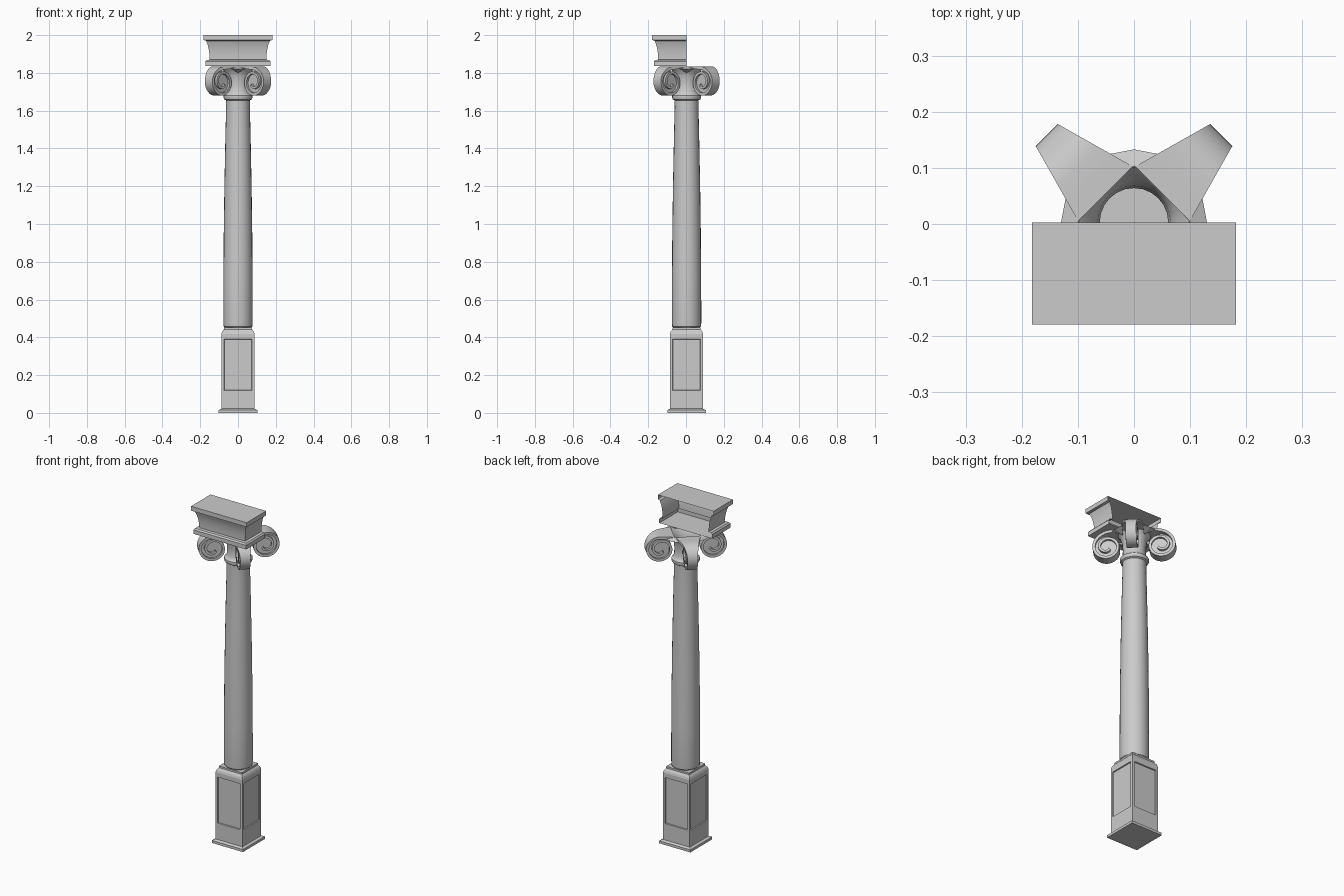
import bpy, bmesh
from math import sin, cos, pi, sqrt
from mathutils import Matrix, Vector

if "Cube" in bpy.data.objects:
    bpy.data.objects.remove(bpy.data.objects["Cube"])

Y0 = 0.003  # column axis


def make(name, bm, smooth=None):
    bmesh.ops.recalc_face_normals(bm, faces=bm.faces)
    me = bpy.data.meshes.new(name)
    bm.to_mesh(me)
    bm.free()
    ob = bpy.data.objects.new(name, me)
    ob.location.y = Y0
    bpy.context.collection.objects.link(ob)
    if smooth:
        bpy.ops.object.select_all(action='DESELECT')
        ob.select_set(True)
        bpy.context.view_layer.objects.active = ob
        bpy.ops.object.shade_smooth_by_angle(angle=smooth)
    return ob


def loft(bm, rings, closed=True):
    """Bridge successive point rings with quads."""
    vs = [[bm.verts.new(p) for p in r] for r in rings]
    n = len(vs[0])
    for a, b in zip(vs, vs[1:]):
        for i in range(n if closed else n - 1):
            j = (i + 1) % n
            bm.faces.new((a[i], a[j], b[j], b[i]))
    return vs


SQUARE = [(-1, -1), (1, -1), (1, 1), (-1, 1)]
HALF = [(-1, 0), (-1, -1), (1, -1), (1, 0)]
ROUND = [(cos(2 * pi * i / 24), sin(2 * pi * i / 24)) for i in range(24)]


def sweep(name, path, profile, closed=True, bottom=False, top=False, smooth=None):
    bm = bmesh.new()
    vs = loft(bm, [[(x * r, y * r, z) for x, y in path] for r, z in profile], closed)
    if bottom:
        bm.faces.new(vs[0])
    if top:
        bm.faces.new(vs[-1])
    return make(name, bm, smooth)


# Square pedestal with a sunken panel on each side
ped = sweep("pedestal", SQUARE,
            [(.102, 0), (.102, .015), (.088, .022), (.088, .105), (.088, .405),
             (.088, .418), (.084, .43), (.075, .442), (.075, .452)],
            bottom=True, top=True)
bm = bmesh.new()
bm.from_mesh(ped.data)
panels = [f for f in bm.faces
          if abs(f.normal.z) < .1 and abs(f.calc_center_median().z - .255) < .01]
bmesh.ops.inset_individual(bm, faces=panels, thickness=.02)
bmesh.ops.inset_individual(bm, faces=panels, thickness=.003, depth=-.006)
bm.to_mesh(ped.data)
bm.free()

# Swelling round shaft
sweep("shaft", ROUND,
      [(.070, .452), (.076, .458), (.078, .475), (.0775, .7), (.0755, .95),
       (.072, 1.2), (.067, 1.45), (.063, 1.62), (.064, 1.655)], smooth=.6)

# Neck ring and open flaring bell
sweep("neck_ring_and_bell", ROUND,
      [(.064, 1.655), (.073, 1.66), (.077, 1.67), (.076, 1.68), (.068, 1.688),
       (.062, 1.70), (.061, 1.74), (.065, 1.78), (.076, 1.81), (.10, 1.835)], smooth=.6)


# Corner scrolls: a ribbon running out from the bell and curling inward
CD, CZ, R0 = .142, 1.751, .084
END, STEPS = 3.25 * pi, 52


def radius(a):
    return R0 * sqrt(1 - a / (3.6 * pi))


def half_width(a, d):
    if a < pi / 2:
        return .0686 - .278 * (d - .073)
    return .028 + .006 * (a - pi / 2) / END


def volute(name, ang):
    rings = []
    for d in (.072, .11):
        w = half_width(0, d)
        rings.append([(d, -w, CZ + R0), (d, w, CZ + R0),
                      (d, w, CZ + R0 - .015), (d, -w, CZ + R0 - .015)])
    for i in range(STEPS + 1):
        a = END * i / STEPS
        r = radius(a)
        t = .016 - .003 * a / END
        w = half_width(a, CD + r * sin(a))
        rings.append([(CD + q * sin(a), s * w, CZ + q * cos(a))
                      for q, s in ((r, -1), (r, 1), (r - t, 1), (r - t, -1))])
    bm = bmesh.new()
    vs = loft(bm, rings)
    bm.faces.new(vs[0])
    bm.faces.new(vs[-1])
    # Recessed web behind the curl
    web = []
    for s in (-.017, .017):
        web.append([(CD + (radius(a) - .008) * sin(a), s, CZ + (radius(a) - .008) * cos(a))
                    for a in (2 * pi * k / 24 for k in range(24))])
    ends = loft(bm, web)
    bm.faces.new(ends[0])
    bm.faces.new(ends[1])
    bm.transform(Matrix.Rotation(ang, 4, 'Z'))
    make(name, bm, .6)


# Small pointed lobes between the scrolls
def lobe(name, ang):
    bm = bmesh.new()
    for p in ((0, .098, 1.835), (.042, .122, 1.824), (-.042, .122, 1.824),
              (0, .130, 1.82), (0, .078, 1.80)):
        bm.verts.new(p)
    bmesh.ops.convex_hull(bm, input=bm.verts)
    bm.transform(Matrix.Rotation(ang, 4, 'Z'))
    make(name, bm)


for k in range(4):
    volute(f"corner_scroll_{k + 1}", pi / 4 + k * pi / 2)
    lobe(f"capital_lobe_{k + 1}", k * pi / 2)

# Half entablature block, open at the back
sweep("entablature", HALF,
      [(.173, 1.836), (.173, 1.86), (.166, 1.868), (.150, 1.87), (.151, 1.895),
       (.155, 1.925), (.161, 1.95), (.169, 1.97), (.182, 1.974), (.182, 2.0)],
      closed=False, bottom=True, top=True, smooth=.5)
